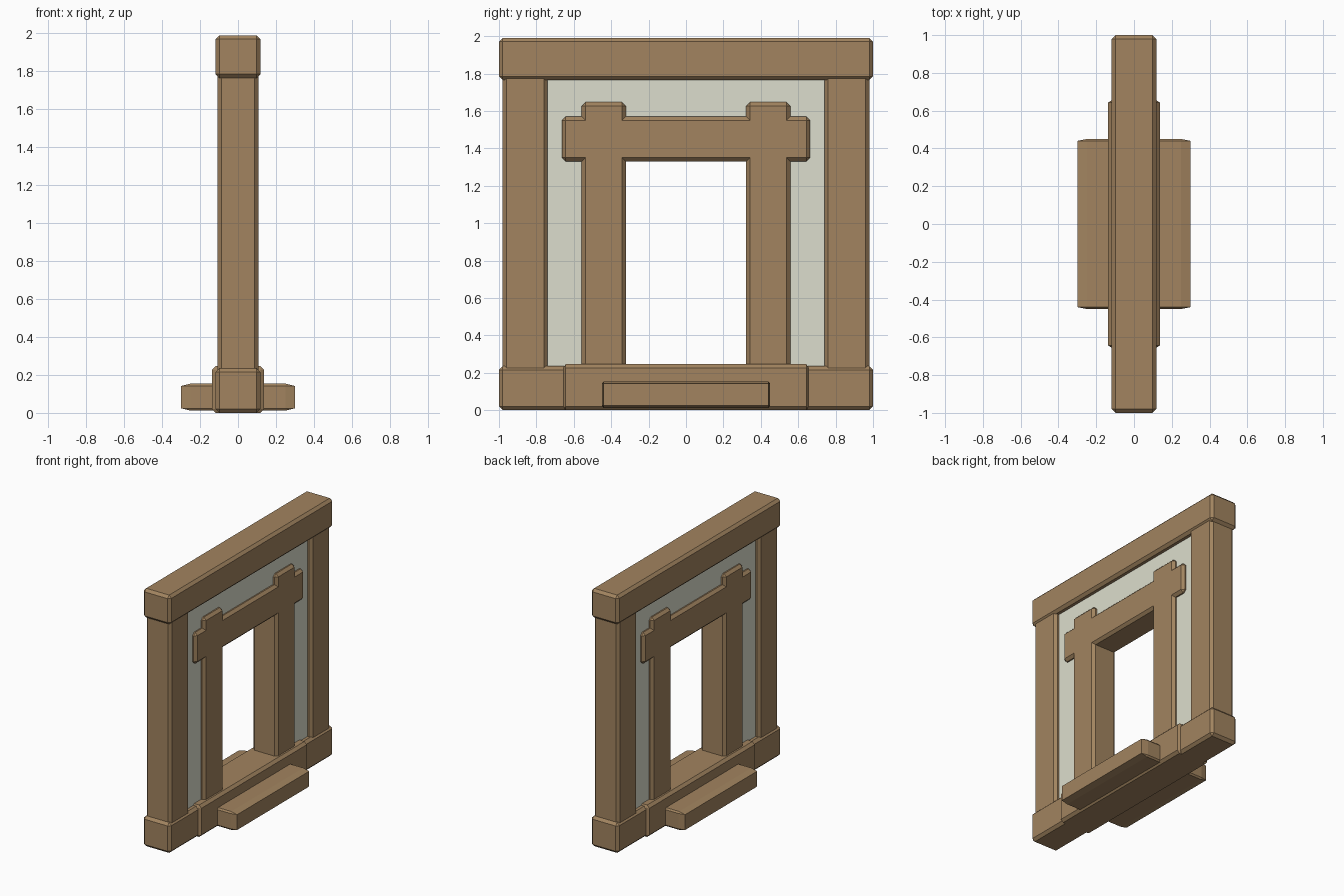
import bpy, bmesh, itertools

if "Cube" in bpy.data.objects:
    bpy.data.objects.remove(bpy.data.objects["Cube"])

def material(name, rgb):
    m = bpy.data.materials.new(name)
    m.diffuse_color = (*rgb, 1)
    m.use_nodes = True
    m.node_tree.nodes["Principled BSDF"].inputs["Base Color"].default_value = m.diffuse_color
    return m

WOOD = material("wood", (0.36, 0.23, 0.115))
PLASTER = material("plaster", (0.72, 0.73, 0.61))

def finish(bm, name, mat):
    bmesh.ops.recalc_face_normals(bm, faces=bm.faces[:])
    me = bpy.data.meshes.new(name)
    bm.to_mesh(me)
    bm.free()
    me.materials.append(mat)
    ob = bpy.data.objects.new(name, me)
    bpy.context.collection.objects.link(ob)
    return ob

def chamfer_box(name, lo, hi, c=(0.02, 0.02, 0.02)):
    """Box with its own chamfer size along each axis."""
    mid = [(a + b) / 2 for a, b in zip(lo, hi)]
    half = [(b - a) / 2 for a, b in zip(lo, hi)]
    bm = bmesh.new()
    for s in itertools.product((-1, 1), repeat=3):
        for axis in range(3):
            bm.verts.new([mid[i] + s[i] * (half[i] - (0 if i == axis else c[i]))
                          for i in range(3)])
    bmesh.ops.convex_hull(bm, input=bm.verts[:])
    bmesh.ops.dissolve_limit(bm, angle_limit=0.01, verts=bm.verts[:], edges=bm.edges[:])
    return finish(bm, name, WOOD)

def slab(name, half_outline, depth, mat, bevel=0):
    """Mirror a (y, z) half outline and extrude it along x, centred."""
    pts = half_outline + [(-y, z) for y, z in reversed(half_outline)]
    bm = bmesh.new()
    face = bm.faces.new([bm.verts.new((-depth, y, z)) for y, z in pts])
    out = bmesh.ops.extrude_face_region(bm, geom=[face], use_keep_orig=True)
    for v in out["geom"]:
        if isinstance(v, bmesh.types.BMVert):
            v.co.x = depth
    bmesh.ops.recalc_face_normals(bm, faces=bm.faces[:])
    if bevel:
        edges = [e for e in bm.edges if e.is_convex]
        bmesh.ops.bevel(bm, geom=edges, offset=bevel, offset_type='OFFSET',
                        segments=1, profile=0.5, affect='EDGES', clamp_overlap=True)
    return finish(bm, name, mat)

# Outer frame: top and bottom beams, two posts
chamfer_box("top_beam", (-0.118, -1, 1.765), (0.118, 1, 1.99))
chamfer_box("bottom_beam", (-0.118, -1, 0), (0.118, 1, 0.235))
for side, y0, y1 in (("left", -0.98, -0.74), ("right", 0.74, 0.98)):
    chamfer_box(side + "_post", (-0.107, y0, 0.2), (0.107, y1, 1.8))

# Plaster wall around the doorway
slab("wall_panel", [(0.44, 0.2), (0.44, 1.45)][::-1] + [(0.76, 0.2), (0.76, 1.79)],
     0.075, PLASTER)

# Door surround: jambs and overhanging lintel in one piece
slab("door_frame", [(0.322, 1.33), (0.322, 0.2), (0.558, 0.2), (0.558, 1.33),
                    (0.663, 1.33), (0.663, 1.57), (0.558, 1.57), (0.558, 1.647),
                    (0.322, 1.647), (0.322, 1.57)], 0.105, WOOD, 0.02)

# Threshold and step
chamfer_box("threshold", (-0.138, -0.655, 0), (0.138, 0.655, 0.246), (0.02, 0.012, 0.02))
chamfer_box("step", (-0.3, -0.45, 0.012), (0.3, 0.45, 0.154), (0.05, 0.01, 0.012))
